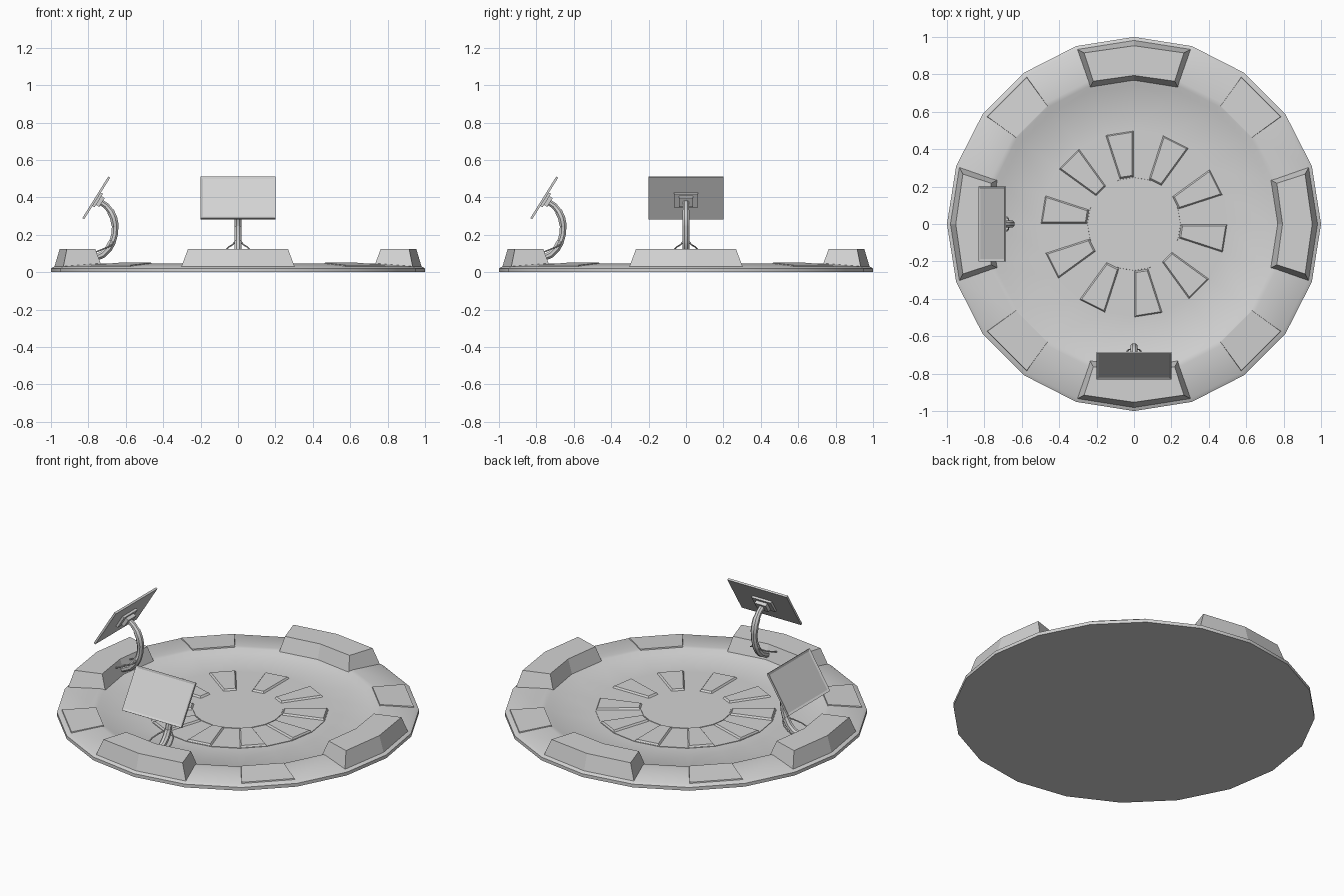
import bpy, bmesh, math
from mathutils import Vector, Matrix

if "Cube" in bpy.data.objects:
    bpy.data.objects.remove(bpy.data.objects["Cube"])

STEP = math.radians(18)          # the whole platform is 20-sided
grey = bpy.data.materials.new("light grey")
grey.diffuse_color = (0.65, 0.65, 0.65, 1)
grey.use_nodes = True
grey.node_tree.nodes["Principled BSDF"].inputs["Base Color"].default_value = grey.diffuse_color


def finish(bm, name, matrix=None, smooth=False):
    if matrix:
        bm.transform(matrix)
    bmesh.ops.recalc_face_normals(bm, faces=bm.faces)
    me = bpy.data.meshes.new(name)
    bm.to_mesh(me)
    bm.free()
    me.materials.append(grey)
    ob = bpy.data.objects.new(name, me)
    bpy.context.collection.objects.link(ob)
    if smooth:
        bpy.ops.object.select_all(action='DESELECT')
        ob.select_set(True)
        bpy.context.view_layer.objects.active = ob
        bpy.ops.object.shade_smooth_by_angle(angle=math.radians(32))
    return ob


def loft(bm, rings):
    """Join closed rings of points and cap both ends."""
    loops = [[bm.verts.new(p) for p in ring] for ring in rings]
    n = len(loops[0])
    for a, b in zip(loops, loops[1:]):
        for i in range(n):
            bm.faces.new((a[i], a[(i + 1) % n], b[(i + 1) % n], b[i]))
    bm.faces.new(loops[0][::-1])
    bm.faces.new(loops[-1])


def polar(r, a, z):
    return Vector((r * math.cos(a), r * math.sin(a), z))


def disc(name, profile, smooth=False):
    bm = bmesh.new()
    loft(bm, [[polar(r, i * STEP, z) for i in range(20)] for r, z in profile])
    return finish(bm, name, smooth=smooth)


def sector(bm, a0, count, r0, r1, z0, z1_in, z1_out, inset):
    """Ring sector whose top is inset from its footprint."""
    def outline(q0, q1, d, zi, zo):
        pts = []
        for r, z, order in ((q0, zi, range(count + 1)),
                            (q1, zo, range(count, -1, -1))):
            for i in order:
                shift = d / r if i == 0 else (-d / r if i == count else 0)
                pts.append(polar(r, a0 + i * STEP + shift, z))
        return pts
    loft(bm, [outline(r0, r1, 0, z0, z0),
              outline(r0 + inset, r1 - inset, inset, z1_in, z1_out)])


def box(name, size, centre, matrix):
    bm = bmesh.new()
    bmesh.ops.create_cube(bm, size=1, matrix=Matrix.Translation(centre) @ Matrix.Diagonal((*size, 1)))
    return finish(bm, name, matrix)


# platform with raised outer ring and sunken floor
disc("platform", [(1, 0), (1, 0.02), (0.98, 0.031), (0.80, 0.045),
                  (0.775, 0.043), (0.745, 0.027), (0.5, 0.025)], smooth=True)

# centre wheel: thin plate, hub and ten raised tiles
disc("wheel_plate", [(0.5, 0.02), (0.5, 0.028)])
disc("wheel_hub", [(0.25, 0.02), (0.248, 0.031)])
bm = bmesh.new()
for k in range(10):
    sector(bm, (2 * k + 1) * STEP, 1, 0.25, 0.5, 0.024, 0.038, 0.038, 0.01)
finish(bm, "wheel_tiles")

# four consoles on the axes, four low pads on the diagonals
for k, side in enumerate(("right", "back", "left", "front")):
    bm = bmesh.new()
    sector(bm, (5 * k - 1) * STEP, 2, 0.765, 0.982, 0.028, 0.125, 0.125, 0.029)
    finish(bm, "console_" + side)
    bm = bmesh.new()
    sector(bm, (5 * k + 2) * STEP, 1, 0.78, 0.975, 0.025, 0.051, 0.038, 0.004)
    finish(bm, "pad_" + side)


def tube(name, path, matrix, sides=8):
    """Round tube along (x, y, z, radius) points."""
    pts = [Vector(p[:3]) for p in path]
    rings = []
    for i, p in enumerate(pts):
        t = (pts[min(i + 1, len(pts) - 1)] - pts[max(i - 1, 0)]).normalized()
        u = Vector((1, 0, 0)) - t * t.x
        u.normalize()
        v = t.cross(u)
        rings.append([p + (u * math.cos(2 * math.pi * (j + .5) / sides)
                           + v * math.sin(2 * math.pi * (j + .5) / sides)) * path[i][3]
                      for j in range(sides)])
    bm = bmesh.new()
    loft(bm, rings)
    return finish(bm, name, matrix, smooth=True)


# two monitors on curved arms, facing outwards
for side, turn in (("front", 0), ("left", -90)):
    place = Matrix.Rotation(math.radians(turn), 4, 'Z')
    tilt = place @ Matrix.Translation((0, -0.758, 0.397)) @ Matrix.Rotation(math.radians(-32), 4, 'X')

    # screen panel with recessed face
    bm = bmesh.new()
    bmesh.ops.create_cube(bm, size=1, matrix=Matrix.Diagonal((0.4, 0.012, 0.262, 1)))
    bm.normal_update()
    face = [f for f in bm.faces if f.normal.y < -0.9]
    bmesh.ops.inset_region(bm, faces=face, thickness=0.013, use_even_offset=True)
    bmesh.ops.translate(bm, verts=face[0].verts, vec=(0, 0.005, 0))
    finish(bm, "monitor_" + side, tilt)

    # mounting plate and joint on the back
    box("mount_plate_" + side, (0.13, 0.014, 0.085), (0, 0.012, -0.005), tilt)
    box("mount_block_" + side, (0.075, 0.022, 0.055), (0, 0.028, -0.005), tilt)

    # arm: arc in the y-z plane, with stepped joints
    tube("arm_" + side, [
        (0, -0.735, 0.375, 0.017), (0, -0.705, 0.355, 0.018), (0, -0.684, 0.329, 0.018),
        (0, -0.681, 0.325, 0.021), (0, -0.665, 0.29, 0.021), (0, -0.657, 0.25, 0.021),
        (0, -0.657, 0.245, 0.019), (0, -0.659, 0.205, 0.019), (0, -0.670, 0.165, 0.019),
        (0, -0.673, 0.160, 0.021), (0, -0.692, 0.125, 0.021), (0, -0.722, 0.095, 0.020),
        (0, -0.775, 0.07, 0.020)], place)

    # thin braces from the arm to the console
    for s, label in ((-1, "a"), (1, "b")):
        tube(f"brace_{side}_{label}", [
            (s * 0.010, -0.668, 0.170, 0.004), (s * 0.028, -0.672, 0.148, 0.004),
            (s * 0.050, -0.695, 0.134, 0.004), (s * 0.066, -0.735, 0.118, 0.004),
            (s * 0.068, -0.780, 0.100, 0.004)], place, sides=6)
